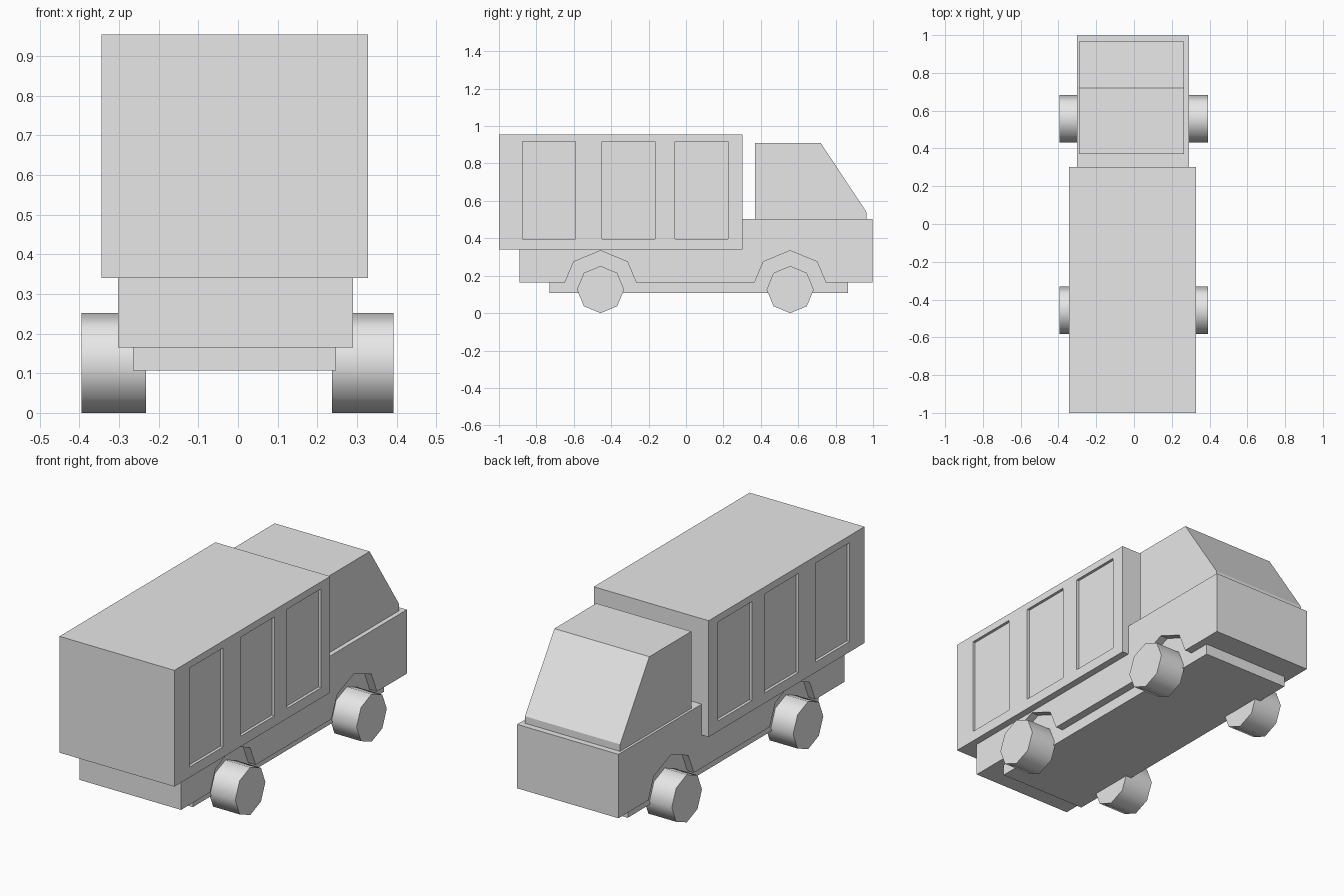
import bpy, bmesh, math
from mathutils import Matrix, Vector

old = bpy.data.objects.get("Cube")
if old:
    bpy.data.objects.remove(old, do_unlink=True)

GREY = (0.8, 0.8, 0.8, 1)
paint = bpy.data.materials.new("plain_grey")
paint.use_nodes = True
paint.diffuse_color = GREY
paint.node_tree.nodes["Principled BSDF"].inputs["Base Color"].default_value = GREY


def finish(name, bm):
    bmesh.ops.recalc_face_normals(bm, faces=bm.faces)
    mesh = bpy.data.meshes.new(name)
    bm.to_mesh(mesh)
    bm.free()
    mesh.materials.append(paint)
    obj = bpy.data.objects.new(name, mesh)
    bpy.context.collection.objects.link(obj)
    return obj


def side_profile(x0, x1, points):
    """Extrude a (y, z) outline across the width."""
    bm = bmesh.new()
    face = bm.faces.new([bm.verts.new((x0, y, z)) for y, z in points])
    out = bmesh.ops.extrude_face_region(bm, geom=[face])
    moved = [v for v in out["geom"] if isinstance(v, bmesh.types.BMVert)]
    bmesh.ops.translate(bm, verts=moved, vec=(x1 - x0, 0, 0))
    bmesh.ops.recalc_face_normals(bm, faces=bm.faces)
    return bm


def block(x0, x1, y0, y1, z0, z1):
    return side_profile(x0, x1, [(y0, z0), (y1, z0), (y1, z1), (y0, z1)])


AXLES = {"rear": -0.457, "cab": 0.557}

# Lower body with half-octagon wheel arches along its bottom edge
outline = [(-0.89, 0.5), (-0.89, 0.165)]
for y in AXLES.values():
    outline.append((y - 0.19, 0.165))
    for a in (135, 90, 45):
        t = math.radians(a)
        outline.append((y + 0.203 * math.cos(t), 0.131 + 0.203 * math.sin(t)))
    outline.append((y + 0.19, 0.165))
outline += [(0.997, 0.165), (0.997, 0.503), (0.25, 0.503), (0.25, 0.5)]
finish("lower_body", side_profile(-0.303, 0.29, outline))

# Chassis, which also closes the back of the arches
finish("chassis", block(-0.265, 0.247, -0.73, 0.865, 0.107, 0.45))

# Cab with sloped windscreen
finish("cab", side_profile(-0.29, 0.266, [
    (0.37, 0.49), (0.37, 0.91), (0.72, 0.91), (0.965, 0.54), (0.965, 0.49)]))

# Cargo box with three recessed panels on each side
bm = block(-0.344, 0.328, -1, 0.302, 0.34, 0.955)
panels = [(-0.875, -0.592), (-0.448, -0.165), (-0.059, 0.224)]
low, high = 0.395, 0.918
cuts = [((0, y, 0), (0, 1, 0)) for p in panels for y in p]
cuts += [((0, 0, z), (0, 0, 1)) for z in (low, high)]
for co, no in cuts:
    bmesh.ops.bisect_plane(bm, geom=bm.verts[:] + bm.edges[:] + bm.faces[:],
                           plane_co=co, plane_no=no)
bm.normal_update()
recess = []
for f in bm.faces:
    c = f.calc_center_median()
    if (abs(f.normal.x) > 0.9 and low < c.z < high
            and any(a < c.y < b for a, b in panels)):
        recess.append(f)
bmesh.ops.inset_individual(bm, faces=recess, thickness=0, depth=-0.015)
finish("cargo_box", bm)

# Octagonal wheels, a corner pointing up, smooth treads and flat caps
for end, y in AXLES.items():
    for side, x0, x1 in (("right", -0.395, -0.232), ("left", 0.237, 0.392)):
        bm = bmesh.new()
        place = (Matrix.Translation(Vector(((x0 + x1) / 2, y, 0.126)))
                 @ Matrix.Rotation(math.pi / 2, 4, "Y"))
        bmesh.ops.create_cone(bm, cap_ends=True, segments=8, radius1=0.126,
                              radius2=0.126, depth=x1 - x0, matrix=place)
        wheel = finish(f"{end}_wheel_{side}", bm)
        bpy.ops.object.select_all(action="DESELECT")
        wheel.select_set(True)
        bpy.context.view_layer.objects.active = wheel
        bpy.ops.object.shade_smooth_by_angle(angle=math.radians(50))
